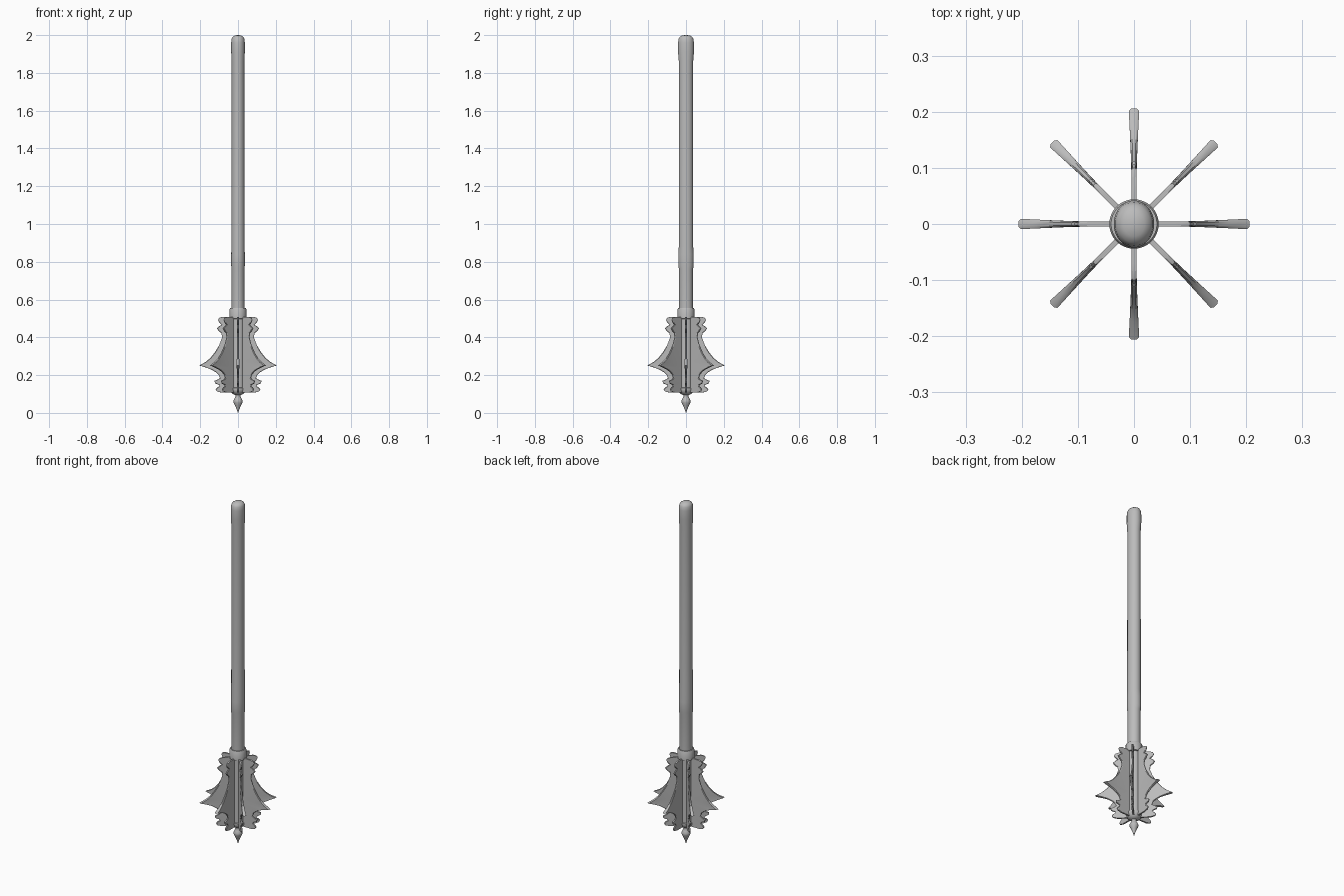
import bpy
import bmesh
from math import cos, sin, pi, radians
from mathutils import Matrix

cube = bpy.data.objects.get("Cube")
if cube:
    bpy.data.objects.remove(cube, do_unlink=True)

steel = bpy.data.materials.new("grey steel")
steel.use_nodes = True
GREY = (0.5, 0.5, 0.5, 1)
steel.diffuse_color = GREY
steel.node_tree.nodes["Principled BSDF"].inputs["Base Color"].default_value = GREY


def finish(name, bm, angle):
    bmesh.ops.recalc_face_normals(bm, faces=bm.faces)
    mesh = bpy.data.meshes.new(name)
    bm.to_mesh(mesh)
    bm.free()
    mesh.materials.append(steel)
    obj = bpy.data.objects.new(name, mesh)
    bpy.context.collection.objects.link(obj)
    bpy.ops.object.select_all(action='DESELECT')
    obj.select_set(True)
    bpy.context.view_layer.objects.active = obj
    bpy.ops.object.shade_smooth_by_angle(angle=radians(angle))
    return obj


def lathe(name, profile, sides=32):
    """Stack elliptical rings given as (z, x radius, y radius) and cap the ends."""
    bm = bmesh.new()
    rings = []
    for z, rx, ry in profile:
        rings.append([bm.verts.new((rx * cos(2 * pi * i / sides),
                                    ry * sin(2 * pi * i / sides), z))
                      for i in range(sides)])
    for a, b in zip(rings, rings[1:]):
        for i in range(sides):
            j = (i + 1) % sides
            bm.faces.new((a[i], a[j], b[j], b[i]))
    bm.faces.new(rings[0])
    bm.faces.new(rings[-1])
    return finish(name, bm, 40)


def round_profile(pairs):
    return [(z, r, r) for z, r in pairs]


# Handle: plain lower shaft, small swelling, oval grip and rounded pommel
lathe("handle", [
    (0.5, .034, .036), (0.76, .034, .037), (0.78, .036, .041),
    (0.84, .036, .041), (0.88, .035, .038), (1.4, .034, .038),
    (1.86, .034, .038), (1.91, .036, .042), (1.96, .036, .042),
    (1.98, .034, .039), (1.99, .029, .033), (1.997, .019, .022),
    (2.0, .005, .006)])

# Head: collar, core, end dome and pointed finial
lathe("collar", round_profile([
    (.498, .036), (.5, .044), (.55, .044), (.555, .041), (.555, .03)]))
lathe("head_core", round_profile([(.12, .037), (.51, .037)]))
lathe("end_dome", round_profile([
    (.135, .036), (.132, .042), (.122, .042), (.11, .037),
    (.1, .027), (.093, .012)]))
lathe("finial", round_profile([
    (.1, .015), (.088, .012), (.076, .018), (.064, .024),
    (.054, .023), (.038, .015), (.018, .007), (0, .001)]), 16)

# Flange outline as (radius, height), with lobes at both ends and a central spike
OUTLINE = [
    (.085, .508), (.1, .503), (.106, .492), (.099, .477), (.087, .466),
    (.1, .459), (.112, .448), (.103, .434), (.088, .422), (.084, .4),
    (.099, .36), (.123, .32), (.147, .29), (.174, .268), (.206, .251),
    (.178, .243), (.142, .23), (.117, .215), (.102, .2), (.096, .185),
    (.104, .178), (.124, .17), (.122, .157), (.101, .148), (.097, .141),
    (.11, .135), (.118, .125), (.112, .114), (.09, .108)]
ROOT, THIN = .03, .0045


def half_thickness(r):
    return THIN + .05 * max(0, r - .11)


def build_flange(name, angle):
    bm = bmesh.new()
    rows = []
    for r, z in OUTLINE:
        inner = min(r - .012, .07 + .5 * max(0, r - .09))
        t = half_thickness(r)
        section = [(ROOT, -THIN), (inner, -THIN), (r - .004, -t), (r, -t * .5),
                   (r, t * .5), (r - .004, t), (inner, THIN), (ROOT, THIN)]
        rows.append([bm.verts.new((x, y, z)) for x, y in section])
    for a, b in zip(rows, rows[1:]):
        for i in range(len(a) - 1):
            bm.faces.new((a[i], a[i + 1], b[i + 1], b[i]))
        bm.faces.new((a[-1], a[0], b[0], b[-1]))
    bm.faces.new(rows[0])
    bm.faces.new(rows[-1])
    bm.transform(Matrix.Rotation(angle, 4, 'Z'))
    return finish(name, bm, 25)


# Eight flanges around the head
for k in range(8):
    build_flange("flange_%d" % (k + 1), k * pi / 4)
